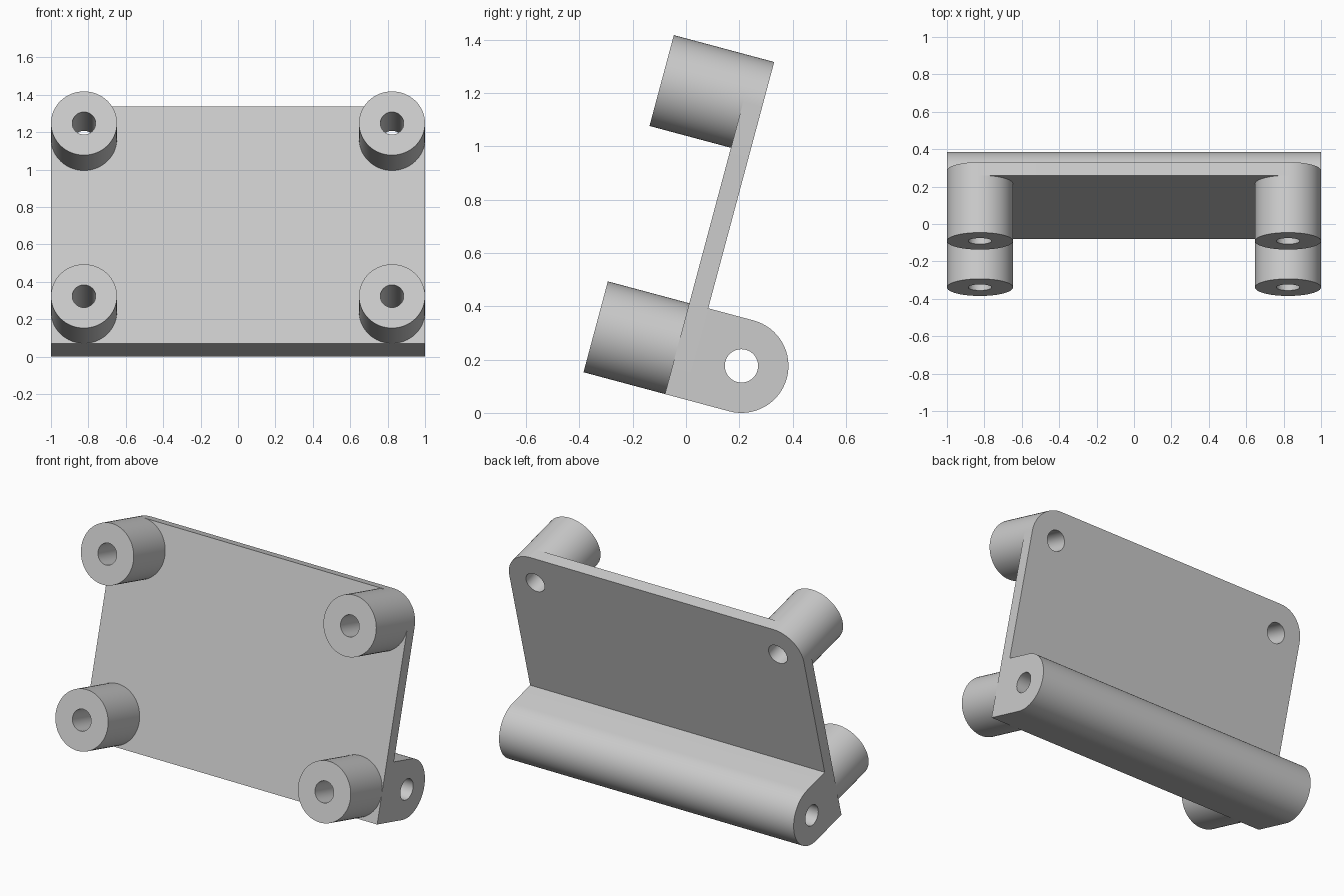
import bpy, bmesh, math
from mathutils import Vector, Matrix

old = bpy.data.objects.get("Cube")
if old:
    bpy.data.objects.remove(old, do_unlink=True)

R = 0.1765          # boss, corner and hinge radius
BORE = 0.0625       # hole radius
THICK = 0.0735      # plate thickness
HEIGHT = 1.31       # plate height along its slope
BOSS = 0.3165       # boss length
PIN_Y = 0.25        # hinge axis behind the plate front
CX = 1 - R          # boss centre in x
LOW, HIGH = R, HEIGHT - R
TILT = Matrix.Translation((0, -0.079, 0.0707)) @ Matrix.Rotation(math.radians(-15), 4, 'X')

grey = bpy.data.materials.new("light grey")
grey.use_nodes = True
grey.diffuse_color = (0.6, 0.6, 0.6, 1)
grey.node_tree.nodes["Principled BSDF"].inputs["Base Color"].default_value = (0.6, 0.6, 0.6, 1)


def arc(cu, cv, r, start, end, steps):
    """Points on an arc in a plane, angles in degrees."""
    angles = [math.radians(start + (end - start) * i / steps) for i in range(steps + 1)]
    return [(cu + r * math.cos(a), cv + r * math.sin(a)) for a in angles]


def circle(cu, cv, r):
    return arc(cu, cv, r, 0, 360, 64)[:-1]


def prism(name, outlines, axis, start, end):
    """Extrude closed outlines along 'X' (outline in y, z) or 'Y' (outline in x, z)."""
    bm = bmesh.new()
    for outline in outlines:
        if axis == 'X':
            verts = [bm.verts.new((start, u, v)) for u, v in outline]
            move = Vector((end - start, 0, 0))
        else:
            verts = [bm.verts.new((u, start, v)) for u, v in outline]
            move = Vector((0, end - start, 0))
        face = bm.faces.new(verts)
        out = bmesh.ops.extrude_face_region(bm, geom=[face], use_keep_orig=True)
        moved = [g for g in out["geom"] if isinstance(g, bmesh.types.BMVert)]
        bmesh.ops.translate(bm, verts=moved, vec=move)
    bmesh.ops.recalc_face_normals(bm, faces=bm.faces[:])
    mesh = bpy.data.meshes.new(name)
    bm.to_mesh(mesh)
    bm.free()
    mesh.materials.append(grey)
    obj = bpy.data.objects.new(name, mesh)
    bpy.context.collection.objects.link(obj)
    obj.matrix_world = TILT
    return obj


def activate(obj):
    bpy.ops.object.select_all(action='DESELECT')
    obj.select_set(True)
    bpy.context.view_layer.objects.active = obj


def cut(obj, cutter):
    activate(obj)
    mod = obj.modifiers.new("hole", 'BOOLEAN')
    mod.operation = 'DIFFERENCE'
    mod.solver = 'EXACT'
    mod.object = cutter
    bpy.ops.object.modifier_apply(modifier=mod.name)


# Cutters: through holes, blind holes reaching the hinge bore, hinge bore
top_bores = prism("top_bore_cutter", [circle(s * CX, HIGH, BORE) for s in (-1, 1)], 'Y', -1, 1)
low_bores = prism("low_bore_cutter", [circle(s * CX, LOW, BORE) for s in (-1, 1)], 'Y', -1, PIN_Y)
pin_bore = prism("pin_bore_cutter", [circle(PIN_Y, R, BORE)], 'X', -1.5, 1.5)
cutters = (top_bores, low_bores, pin_bore)
for c in cutters:
    c.hide_render = True

# Leaning plate with rounded top corners
outline = [(-1, 0), (1, 0)] + arc(CX, HIGH, R, 0, 90, 16) + arc(-CX, HIGH, R, 90, 180, 16)
plate = prism("back_plate", [outline], 'Y', 0, THICK)
cut(plate, top_bores)
cut(plate, low_bores)

# Hinge barrel along the lower back edge
outline = [(THICK, 0)] + arc(PIN_Y, R, R, -90, 90, 32) + [(THICK, 2 * R)]
hinge = prism("hinge_barrel", [outline], 'X', -1, 1)
cut(hinge, low_bores)
cut(hinge, pin_bore)

# Four bored standoffs on the front
parts = [plate, hinge]
for level, z, cutter in (("upper", HIGH, top_bores), ("lower", LOW, low_bores)):
    for side, s in (("left", 1), ("right", -1)):
        boss = prism(f"{level}_{side}_standoff", [circle(s * CX, z, R)], 'Y', -BOSS, 0)
        cut(boss, cutter)
        parts.append(boss)

for c in cutters:
    bpy.data.objects.remove(c, do_unlink=True)

for part in parts:
    activate(part)
    bpy.ops.object.shade_smooth_by_angle(angle=math.radians(30))
